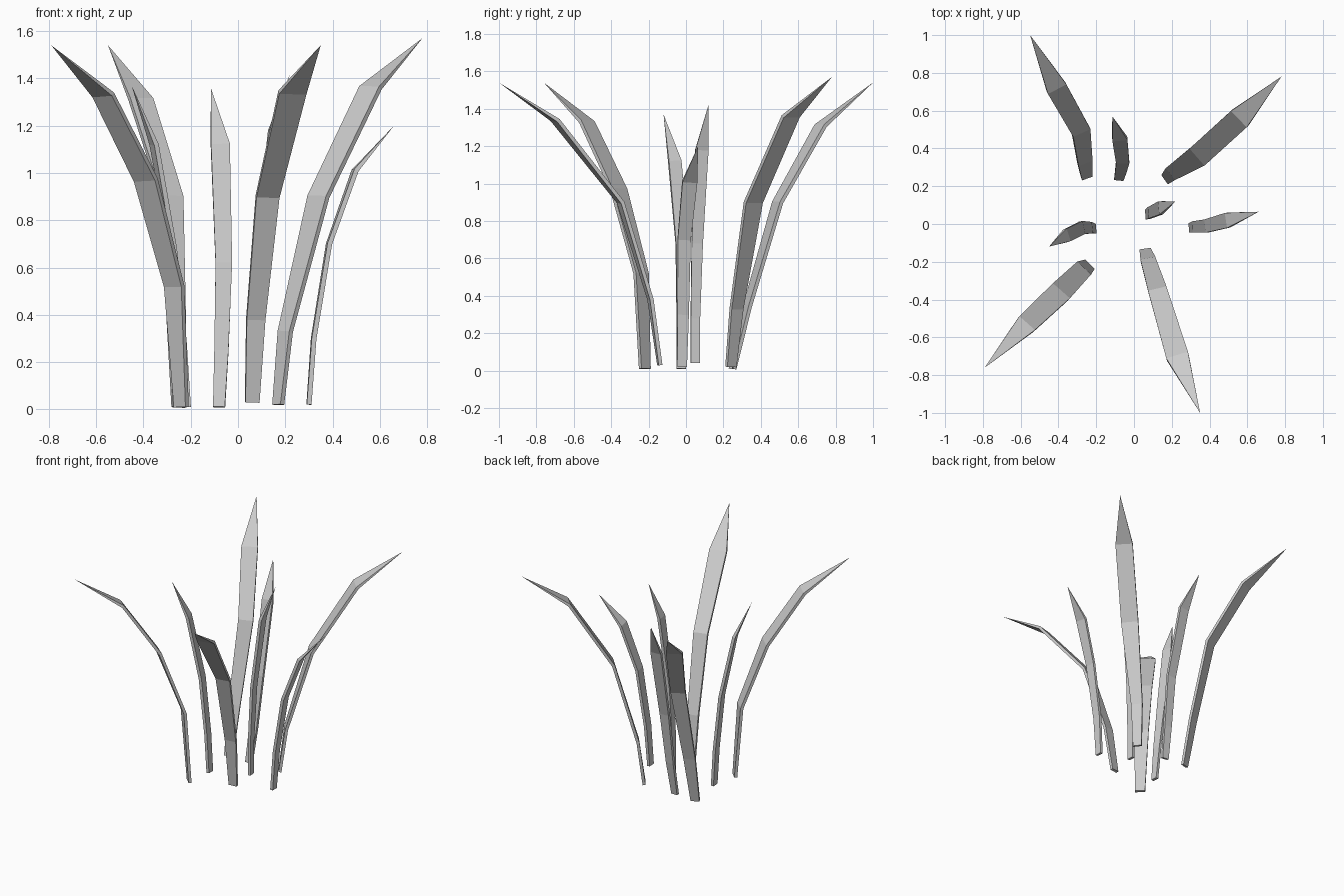
import bpy
import bmesh
from math import cos, sin, radians
from mathutils import Vector

default_cube = bpy.data.objects.get("Cube")
if default_cube:
    bpy.data.objects.remove(default_cube, do_unlink=True)

# One plain grey for every blade
grey = bpy.data.materials.new("pale grey")
grey.use_nodes = True
colour = (0.6, 0.6, 0.6, 1)
grey.diffuse_color = colour
grey.node_tree.nodes["Principled BSDF"].inputs["Base Color"].default_value = colour

UNIT = 0.01          # blade measurements are in hundredths
THICKNESS = 2


def grass_blade(name, spine, widths, turn_start, turn_end):
    """Sweep a thin rectangle along the spine and close it to a point at the tip.

    The turn angles give the heading of the blade's width at base and top.
    """
    points = [Vector(p) for p in spine]
    tip = points[-1]
    mesh_builder = bmesh.new()
    rings = []
    for i, width in enumerate(widths):
        before = points[max(i - 1, 0)]
        tangent = (points[i + 1] - before).normalized()
        blend = i / (len(widths) - 1)
        heading = radians(turn_start + (turn_end - turn_start) * blend)
        side = Vector((cos(heading), sin(heading), 0))
        side = (side - tangent * side.dot(tangent)).normalized()
        across = tangent.cross(side)
        corners = []
        for s, t in ((-1, -1), (1, -1), (1, 1), (-1, 1)):
            corner = points[i] + side * s * width / 2 + across * t * THICKNESS / 2
            corners.append(mesh_builder.verts.new(corner * UNIT))
        rings.append(corners)

    # Base cap, walls between rings, then the pointed end
    mesh_builder.faces.new(rings[0])
    for low, high in zip(rings, rings[1:]):
        for k in range(4):
            n = (k + 1) % 4
            mesh_builder.faces.new((low[k], low[n], high[n], high[k]))
    point = mesh_builder.verts.new(tip * UNIT)
    for k in range(4):
        mesh_builder.faces.new((rings[-1][k], rings[-1][(k + 1) % 4], point))
    bmesh.ops.recalc_face_normals(mesh_builder, faces=mesh_builder.faces)

    mesh = bpy.data.meshes.new(name)
    mesh_builder.to_mesh(mesh)
    mesh_builder.free()
    mesh.materials.append(grey)
    blade = bpy.data.objects.new(name, mesh)
    bpy.context.collection.objects.link(blade)
    return blade


# Four tall outer blades
grass_blade("back_right_tall_blade",
            spine=[(-25, 25, 1), (-26, 33, 35), (-28, 49, 90), (-41, 72, 131), (-55, 100, 154)],
            widths=[6, 8, 10, 11], turn_start=20, turn_end=28)
grass_blade("back_left_tall_blade",
            spine=[(17, 24, 2), (20, 27, 33), (34, 36, 90), (56, 56, 136), (78, 78, 157)],
            widths=[6, 8, 12, 12], turn_start=-55, turn_end=-45)
grass_blade("front_right_tall_blade",
            spine=[(-24, -22, 1), (-27, -24, 52), (-39, -36, 97), (-57, -53, 133), (-79, -76, 154)],
            widths=[7, 10, 12, 11], turn_start=-45, turn_end=-38)
grass_blade("front_left_tall_blade",
            spine=[(6, -14, 3), (7.5, -19, 38), (12.5, -35, 90), (23, -70, 134), (35, -100, 154)],
            widths=[6, 8, 10, 12], turn_start=8, turn_end=15)

# Four shorter blades between them
grass_blade("back_short_blade",
            spine=[(-8, 24, 1), (-7, 28, 25), (-6, 33, 62), (-7.5, 45, 112), (-11.5, 57, 136)],
            widths=[5, 6, 7, 8], turn_start=-5, turn_end=5)
grass_blade("centre_short_blade",
            spine=[(7, 5, 4), (7, 5, 28), (8.5, 6, 68), (14, 8.5, 118), (22, 12, 142)],
            widths=[5, 5, 6, 7], turn_start=95, turn_end=95)
grass_blade("left_short_blade",
            spine=[(30, -2, 2), (32, -1.5, 30), (38.5, -1, 70), (49.5, 2, 101), (66, 6.5, 120)],
            widths=[5, 6, 7, 8], turn_start=92, turn_end=97)
grass_blade("right_short_blade",
            spine=[(-21, -2.5, 1), (-23, -2, 28), (-27.5, -2, 68), (-35.5, -6, 112), (-45, -12, 137)],
            widths=[5, 6, 7, 7], turn_start=92, turn_end=107)
